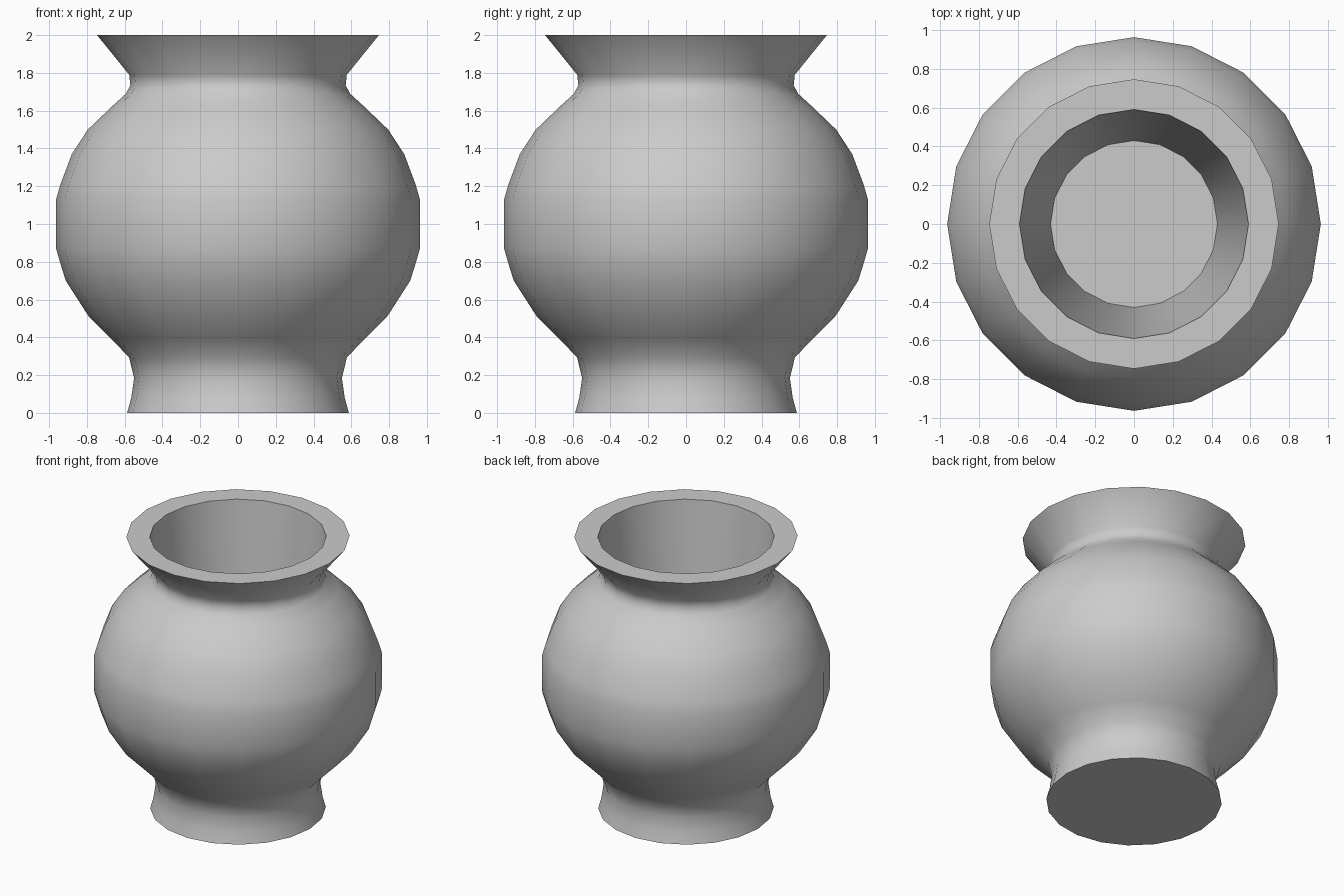
import bpy, bmesh, math

if "Cube" in bpy.data.objects:
    bpy.data.objects.remove(bpy.data.objects["Cube"])

SIDES = 20

# Profile (radius, height): outside from foot to rim, then straight bore to the floor
profile = [
    (0.587, 0.0), (0.565, 0.08), (0.55, 0.185), (0.577, 0.295), (0.675, 0.395),
    (0.79, 0.51), (0.912, 0.7), (0.94, 0.79), (0.963, 0.87),
    (0.963, 1.13), (0.94, 1.21), (0.88, 1.37), (0.795, 1.5),
    (0.67, 1.62), (0.593, 1.69), (0.57, 1.735), (0.576, 1.79),
    (0.746, 2.0), (0.59, 2.0), (0.43, 0.2),
]

bm = bmesh.new()
rings = []
for r, z in profile:
    rings.append([bm.verts.new((r * math.cos(math.tau * i / SIDES),
                                r * math.sin(math.tau * i / SIDES), z))
                  for i in range(SIDES)])

# Walls
for low, high in zip(rings, rings[1:]):
    for i in range(SIDES):
        j = (i + 1) % SIDES
        bm.faces.new((low[i], low[j], high[j], high[i]))

# Base and inner floor
bm.faces.new(rings[0][::-1])
bm.faces.new(rings[-1])
bm.normal_update()

mesh = bpy.data.meshes.new("vase")
bm.to_mesh(mesh)
bm.free()
vase = bpy.data.objects.new("vase", mesh)
bpy.context.collection.objects.link(vase)

# Smooth body with crisp rim and base
bpy.context.view_layer.objects.active = vase
vase.select_set(True)
bpy.ops.object.shade_smooth_by_angle(angle=math.radians(50))
